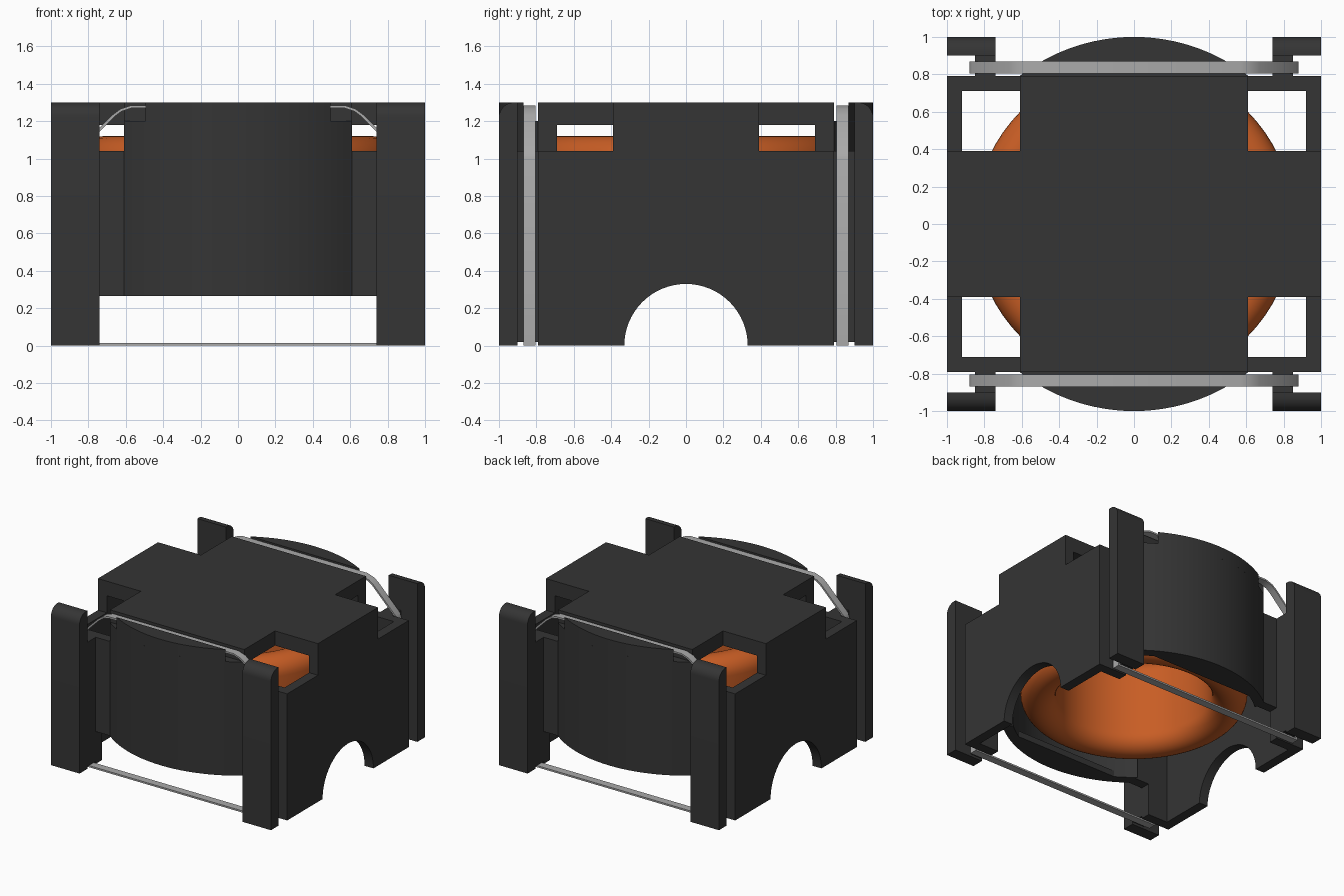
import bpy, bmesh
from math import sin, cos, pi, asin, radians
from mathutils import Vector, Matrix

cube = bpy.data.objects.get("Cube")
if cube:
    bpy.data.objects.remove(cube, do_unlink=True)


def material(name, rgb):
    m = bpy.data.materials.new(name)
    m.use_nodes = True
    m.diffuse_color = (*rgb, 1)
    m.node_tree.nodes["Principled BSDF"].inputs["Base Color"].default_value = (*rgb, 1)
    return m


BLACK = material("black plastic", (0.035, 0.035, 0.035))
COPPER = material("copper orange", (0.58, 0.11, 0.018))
STEEL = material("clip steel", (0.4, 0.4, 0.4))

# Housing dimensions
TOP, PLATE, LOW, SKIRT, GROOVE = 1.3, 1.18, 1.04, 0.265, 1.2
HALF, ARM_Y, BAY_X, WALL_Y, T = 1.0, 0.39, 0.61, 0.79, 0.08
POST_X = 0.74


def finish(name, bm, mat):
    bmesh.ops.recalc_face_normals(bm, faces=bm.faces)
    me = bpy.data.meshes.new(name)
    bm.to_mesh(me)
    bm.free()
    ob = bpy.data.objects.new(name, me)
    bpy.context.collection.objects.link(ob)
    me.materials.append(mat)
    bpy.ops.object.select_all(action="DESELECT")
    ob.select_set(True)
    bpy.context.view_layer.objects.active = ob
    bpy.ops.object.shade_smooth_by_angle(angle=radians(35))
    return ob


def prism(bm, outline, lo, hi, axis="z"):
    """Extrude a flat outline between lo and hi along an axis."""
    place = {"x": lambda a, b, h: (h, a, b),
             "y": lambda a, b, h: (a, h, b),
             "z": lambda a, b, h: (a, b, h)}[axis]
    ends = [[bm.verts.new(place(a, b, h)) for a, b in outline] for h in (lo, hi)]
    bm.faces.new(ends[0])
    bm.faces.new(ends[1])
    n = len(outline)
    for i in range(n):
        j = (i + 1) % n
        bm.faces.new((ends[0][i], ends[0][j], ends[1][j], ends[1][i]))


def rect(a0, a1, b0, b1):
    return [(a0, b0), (a1, b0), (a1, b1), (a0, b1)]


def arc(r, half_x, s, n=24):
    """Points of a circle about the centre, for |x| < half_x on side s."""
    a = asin(half_x / r)
    return [(r * sin(-a + 2 * a * i / n), s * r * cos(-a + 2 * a * i / n)) for i in range(n + 1)]


# Cross-shaped top plate
bm = bmesh.new()
prism(bm, [(HALF, -ARM_Y), (HALF, ARM_Y), (BAY_X, ARM_Y), (BAY_X, WALL_Y),
           (-BAY_X, WALL_Y), (-BAY_X, ARM_Y), (-HALF, ARM_Y), (-HALF, -ARM_Y),
           (-BAY_X, -ARM_Y), (-BAY_X, -WALL_Y), (BAY_X, -WALL_Y), (BAY_X, -ARM_Y)],
      PLATE, TOP)
finish("top_plate", bm, BLACK)

# Side walls with an arch at the foot
arch = [(0.33 * cos(pi * i / 32), 0.33 * sin(pi * i / 32)) for i in range(33)]
side = [(WALL_Y, 0), (WALL_Y, LOW), (ARM_Y, LOW), (ARM_Y, PLATE), (-ARM_Y, PLATE),
        (-ARM_Y, LOW), (-WALL_Y, LOW), (-WALL_Y, 0)] + arch[::-1]
for s, label in ((1, "left"), (-1, "right")):
    bm = bmesh.new()
    prism(bm, side, s * (HALF - T), s * HALF, "x")
    finish(label + "_side_wall", bm, BLACK)

for sy, label in ((-1, "front"), (1, "back")):
    # Curved bay wall, its floor lip, and the cap outside the clip groove
    bm = bmesh.new()
    prism(bm, arc(HALF, BAY_X, sy) + arc(HALF - T, BAY_X, sy)[::-1], SKIRT, PLATE)
    prism(bm, arc(HALF, BAY_X, sy), SKIRT, SKIRT + 0.05)
    prism(bm, arc(HALF, BAY_X, sy), PLATE, GROOVE)
    prism(bm, arc(HALF, 0.495, sy), GROOVE, TOP)
    finish(label + "_curved_bay", bm, BLACK)

    for sx, hand in ((1, "left"), (-1, "right")):
        # Corner wall with its skirt raised between the posts
        bm = bmesh.new()
        wall = [(BAY_X, SKIRT), (POST_X, SKIRT), (POST_X, 0), (HALF, 0), (HALF, LOW), (BAY_X, LOW)]
        prism(bm, [(sx * x, z) for x, z in wall], sy * (WALL_Y - T), sy * WALL_Y, "y")
        finish(f"{label}_{hand}_corner_wall", bm, BLACK)

        # Post with rounded top edge, joined to the wall by a web
        bm = bmesh.new()
        r = 0.08
        rounded = [(HALF - r + r * cos(pi * i / 16), TOP - r + r * sin(pi * i / 16)) for i in range(9)]
        post = [(0.9, 0), (HALF, 0)] + rounded + [(0.9, TOP)]
        prism(bm, [(sy * y, z) for y, z in post], sx * POST_X, sx * HALF, "x")
        prism(bm, rect(sy * WALL_Y, sy * 0.9, 0.02, LOW), sx * POST_X, sx * 0.85, "x")
        finish(f"{label}_{hand}_post", bm, BLACK)

    # Thin steel strap looping over the top and under the feet
    half = [(0.88, 0), (0.88, 1.0), (0.865, 1.04), (0.67, 1.235), (0.63, 1.265), (0.57, 1.285)]
    path = [Vector(p) for p in half + [(-x, z) for x, z in half[::-1]]]
    inner = []
    for i, p in enumerate(path):
        d0 = (p - path[i - 1]).normalized()
        d1 = (path[(i + 1) % len(path)] - p).normalized()
        n0, n1 = Vector((-d0.y, d0.x)), Vector((-d1.y, d1.x))
        inner.append(p + (n0 + n1) * (0.014 / (1 + n0.dot(n1))))
    bm = bmesh.new()
    rings = [[bm.verts.new((p.x, sy * y, p.y)) for p in loop]
             for loop, y in ((path, 0.805), (path, 0.868), (inner, 0.868), (inner, 0.805))]
    for k in range(4):
        a, b = rings[k], rings[(k + 1) % 4]
        for i in range(len(path)):
            j = (i + 1) % len(path)
            bm.faces.new((a[i], a[j], b[j], b[i]))
    finish(label + "_clip_strap", bm, STEEL)

# Wound ring: pill-shaped section turned about the vertical axis
bm = bmesh.new()
R, r, z0, z1, n = 0.722, 0.133, 0.33, 1.12, 16
section = [(R + r * cos(pi * i / n), z1 - r + r * sin(pi * i / n)) for i in range(n + 1)]
section += [(R - r * cos(pi * i / n), z0 + r - r * sin(pi * i / n)) for i in range(n + 1)]
verts = [bm.verts.new((x, 0, z)) for x, z in section]
edges = [bm.edges.new((verts[i - 1], v)) for i, v in enumerate(verts)]
bmesh.ops.spin(bm, geom=verts + edges, cent=(0, 0, 0), axis=(0, 0, 1),
               angle=2 * pi, steps=72, use_merge=True)
bmesh.ops.remove_doubles(bm, verts=bm.verts, dist=0.0001)
finish("wound_ring", bm, COPPER)
